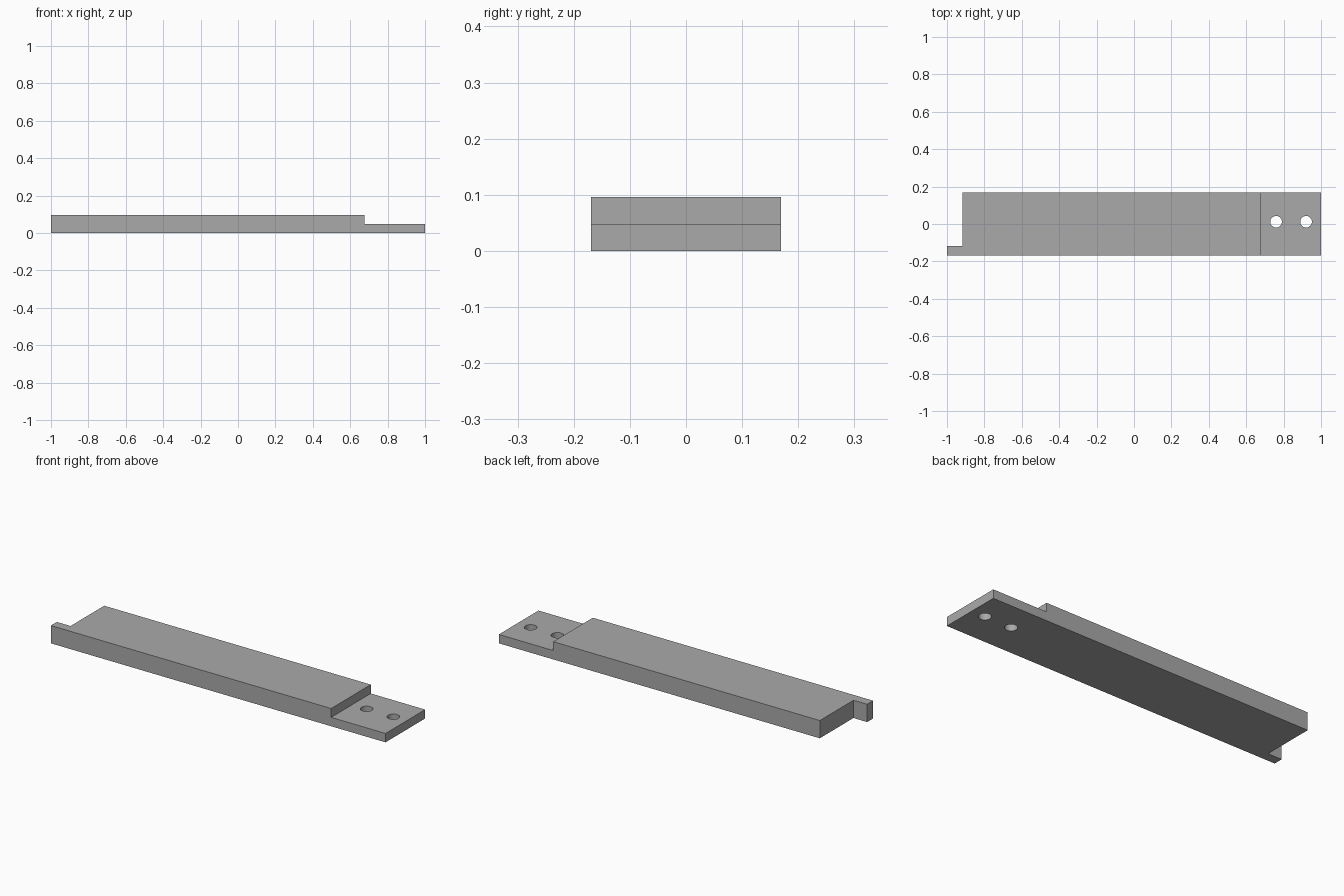
import bpy
import bmesh

old = bpy.data.objects.get("Cube")
if old:
    bpy.data.objects.remove(old, do_unlink=True)

HALF_WIDTH = 0.169
HEIGHT = 0.096
STEP_X = 0.675
STEP_Z = 0.048

grey = bpy.data.materials.new("plain grey")
grey.use_nodes = True
colour = (0.40, 0.40, 0.40, 1)
grey.diffuse_color = colour
grey.node_tree.nodes["Principled BSDF"].inputs["Base Color"].default_value = colour


def extrude_outline(name, outline, z0, z1):
    """Make a solid by raising a flat outline from z0 to z1."""
    bm = bmesh.new()
    base = bm.faces.new([bm.verts.new((x, y, z0)) for x, y in outline])
    raised = bmesh.ops.extrude_face_region(bm, geom=[base])["geom"]
    bmesh.ops.translate(bm, vec=(0, 0, z1 - z0),
                        verts=[v for v in raised if isinstance(v, bmesh.types.BMVert)])
    bmesh.ops.recalc_face_normals(bm, faces=bm.faces)
    mesh = bpy.data.meshes.new(name)
    bm.to_mesh(mesh)
    bm.free()
    obj = bpy.data.objects.new(name, mesh)
    bpy.context.collection.objects.link(obj)
    mesh.materials.append(grey)
    return obj


def cut(target, cutter):
    """Subtract the cutter from the target and discard it."""
    cutter.hide_render = True
    mod = target.modifiers.new("cut", "BOOLEAN")
    mod.operation = "DIFFERENCE"
    mod.solver = "EXACT"
    mod.object = cutter
    bpy.ops.object.select_all(action="DESELECT")
    bpy.context.view_layer.objects.active = target
    target.select_set(True)
    bpy.ops.object.modifier_apply(modifier=mod.name)
    bpy.data.objects.remove(cutter, do_unlink=True)


# Bar with a narrow tab at the front corner of its right end
bar = extrude_outline("bar", [
    (-1, -HALF_WIDTH), (1, -HALF_WIDTH), (1, HALF_WIDTH),
    (-0.918, HALF_WIDTH), (-0.918, -0.118), (-1, -0.118)], 0, HEIGHT)

# Half-thickness lap at the left end
cut(bar, extrude_outline("lap_cutter", [
    (STEP_X, -0.3), (1.2, -0.3), (1.2, 0.3), (STEP_X, 0.3)], STEP_Z, 0.2))

# Two through holes in the lap
for x in (0.76, 0.92):
    bpy.ops.mesh.primitive_cylinder_add(vertices=32, radius=0.031, depth=0.4,
                                        location=(x, 0.012, 0))
    hole = bpy.context.object
    hole.data.materials.append(grey)
    cut(bar, hole)

# Smooth hole walls with crisp edges everywhere else
bpy.ops.object.shade_smooth_by_angle(angle=0.6)
